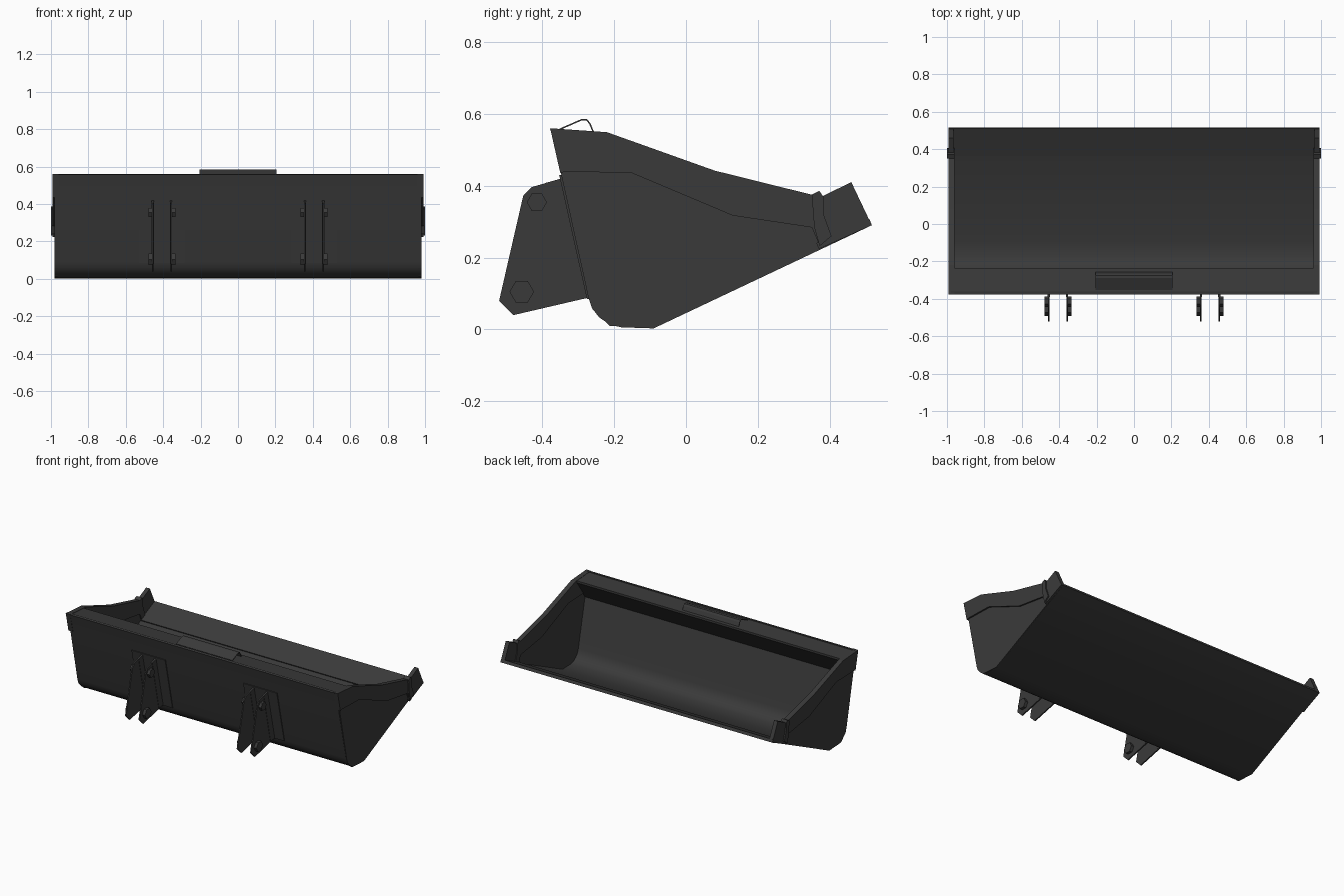
import bpy
import bmesh
from math import radians
from mathutils import Matrix, Vector

cube = bpy.data.objects.get("Cube")
if cube:
    bpy.data.objects.remove(cube, do_unlink=True)

steel = bpy.data.materials.new("dark_steel")
COLOUR = (0.042, 0.042, 0.042, 1)
steel.diffuse_color = COLOUR
steel.use_nodes = True
steel.node_tree.nodes["Principled BSDF"].inputs["Base Color"].default_value = COLOUR


def finish(name, bm, smooth=False):
    bmesh.ops.recalc_face_normals(bm, faces=bm.faces)
    mesh = bpy.data.meshes.new(name)
    bm.to_mesh(mesh)
    bm.free()
    mesh.materials.append(steel)
    ob = bpy.data.objects.new(name, mesh)
    bpy.context.collection.objects.link(ob)
    if smooth:
        bpy.ops.object.select_all(action='DESELECT')
        ob.select_set(True)
        bpy.context.view_layer.objects.active = ob
        bpy.ops.object.shade_smooth_by_angle(angle=radians(35))
    return ob


def plate(name, outline, x0, x1, smooth=False):
    """Extrude a side outline of (y, z) points from x0 to x1."""
    bm = bmesh.new()
    face = bm.faces.new([bm.verts.new((x0, y, z)) for y, z in outline])
    ext = bmesh.ops.extrude_face_region(bm, geom=[face])
    moved = [v for v in ext["geom"] if isinstance(v, bmesh.types.BMVert)]
    bmesh.ops.translate(bm, verts=moved, vec=(x1 - x0, 0, 0))
    return finish(name, bm, smooth)


def pair(name, outline, x0, x1):
    plate("left_" + name, outline, x0, x1)
    plate("right_" + name, outline, -x0, -x1)


def ribbon(path, thick):
    """Close an open path into a bent sheet, offset to its left."""
    pts = [Vector(p) for p in path]
    inner = []
    for i, p in enumerate(pts):
        normals = []
        for a, b in ((i - 1, i), (i, i + 1)):
            if a >= 0 and b < len(pts):
                d = (pts[b] - pts[a]).normalized()
                normals.append(Vector((-d.y, d.x)))
        n = sum(normals, Vector((0, 0))).normalized()
        inner.append(p + n * thick / n.dot(normals[0]))
    return [tuple(p) for p in pts + inner[::-1]]


# Bent shell: back wall, rounded heel and sloping floor
shell = [(-0.375, 0.557), (-0.272, 0.09), (-0.262, 0.06), (-0.242, 0.034),
         (-0.212, 0.013), (-0.18, 0.006), (-0.09, 0.003), (0.517, 0.29)]
plate("bucket_shell", ribbon(shell, 0.014), -0.978, 0.978, True)

# Cutting edge across the lip
plate("cutting_edge", ribbon([(0.37, 0.224), (0.517, 0.292)], 0.018), -0.992, 0.992)

# Hollow-section stiffener along the top
plate("top_stiffener", [(-0.378, 0.558), (-0.235, 0.548), (-0.235, 0.535),
                        (-0.335, 0.395), (-0.344, 0.43)], -0.97, 0.97)

# Bent guard on the top edge
guard = [(-0.352, 0.559), (-0.29, 0.586), (-0.275, 0.585), (-0.266, 0.574), (-0.256, 0.55)]
plate("top_guard", ribbon(guard, -0.004), -0.205, 0.205)

# Side walls with their reinforced upper bands
pair("side_wall", [(-0.345, 0.44), (-0.27, 0.085), (-0.26, 0.056), (-0.212, 0.01),
                   (-0.09, 0.003), (0.37, 0.222), (0.40, 0.25), (0.35, 0.37),
                   (0.08, 0.435), (-0.22, 0.54)], 0.966, 0.982)
pair("side_band", [(-0.378, 0.56), (-0.35, 0.436), (-0.33, 0.44), (-0.15, 0.435),
                   (0.13, 0.317), (0.35, 0.284), (0.375, 0.226), (0.41, 0.25),
                   (0.35, 0.375), (0.08, 0.442), (-0.22, 0.549)], 0.96, 0.992)

# Corner cutters and their clamps
pair("corner_cutter", [(0.37, 0.224), (0.517, 0.29), (0.46, 0.41), (0.38, 0.371),
                       (0.35, 0.36)], 0.965, 0.992)
pair("cutter_clamp", [(0.35, 0.375), (0.371, 0.386), (0.382, 0.37), (0.383, 0.32),
                      (0.405, 0.26), (0.372, 0.232), (0.357, 0.284)], 0.96, 1.0)

# Mounting brackets: pad, two ears, thicker roots and hexagonal bosses
EAR = [(-0.52, 0.08), (-0.453, 0.372), (-0.43, 0.396), (-0.34, 0.422),
       (-0.265, 0.09), (-0.48, 0.04)]
ROOT = [(-0.39, 0.408), (-0.34, 0.422), (-0.265, 0.09), (-0.32, 0.08)]
PAD = [(-0.353, 0.43), (-0.345, 0.43), (-0.267, 0.085), (-0.276, 0.085)]


def boss(name, x, y, z, radius, depth):
    bm = bmesh.new()
    place = Matrix.Translation((x, y, z)) @ Matrix.Rotation(radians(90), 4, 'Y')
    bmesh.ops.create_cone(bm, cap_ends=True, segments=6, radius1=radius,
                          radius2=radius, depth=depth, matrix=place)
    finish(name, bm)


for side, s in (("left", 1), ("right", -1)):
    plate(side + "_bracket_pad", PAD, s * 0.285, s * 0.53)
    for place, x, out in (("inner", 0.358, -1), ("outer", 0.456, 1)):
        label = f"{side}_{place}_bracket_"
        plate(label + "ear", EAR, s * (x - 0.004), s * (x + 0.004))
        plate(label + "root", ROOT, s * (x - 0.006), s * (x + 0.006))
        boss(label + "upper_boss", s * (x + out * 0.012), -0.415, 0.354, 0.028, 0.022)
        boss(label + "lower_boss", s * (x + out * 0.012), -0.457, 0.105, 0.034, 0.022)
